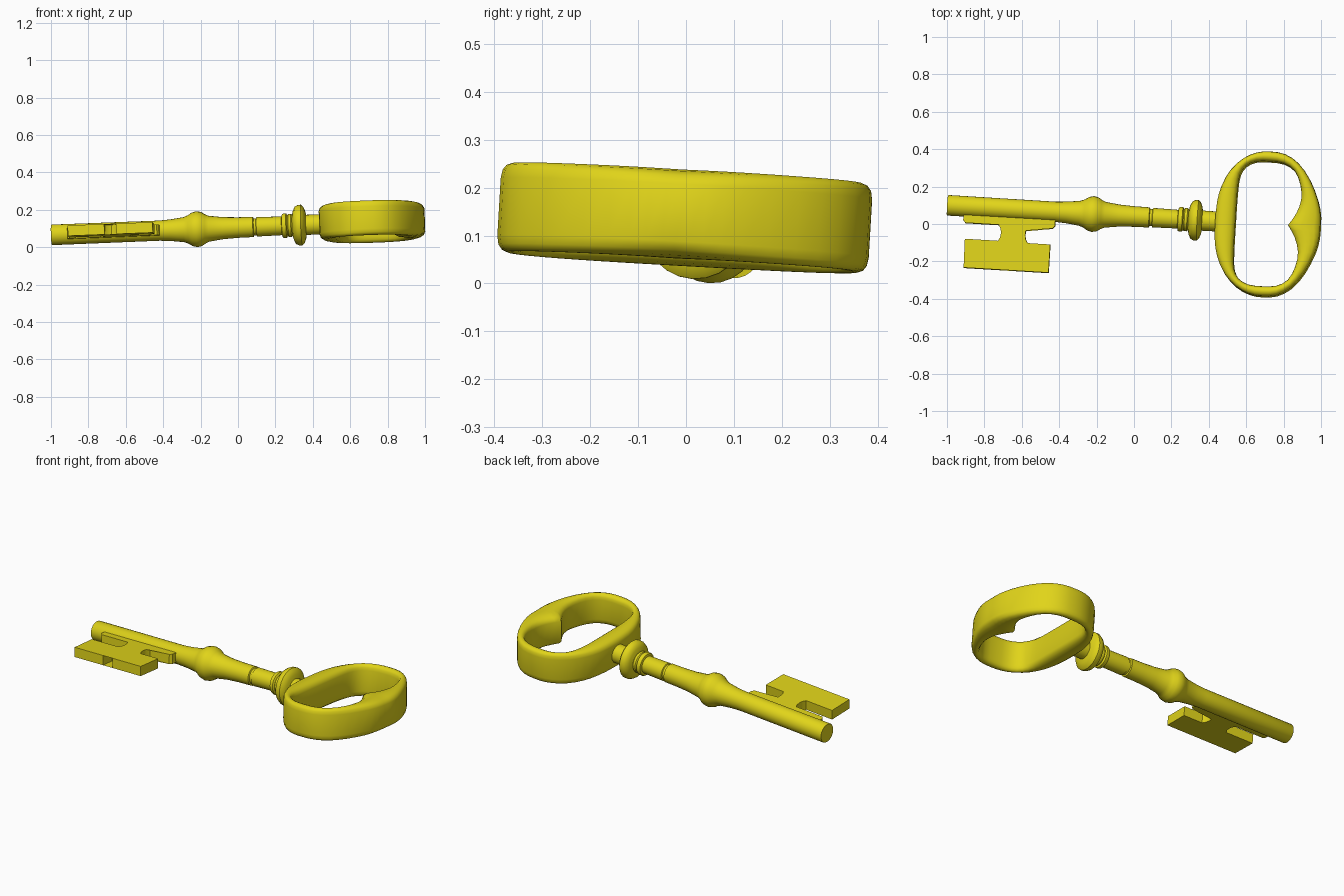
import bpy, bmesh, math
from mathutils import Matrix, Vector

if "Cube" in bpy.data.objects:
    bpy.data.objects.remove(bpy.data.objects["Cube"])

gold = bpy.data.materials.new("yellow_brass")
gold.diffuse_color = (0.75, 0.66, 0.01, 1)
gold.use_nodes = True
gold.node_tree.nodes["Principled BSDF"].inputs["Base Color"].default_value = gold.diffuse_color

# The key lies slightly yawed, pitched and rolled; parts are built along local x
POSE = (Matrix.Translation((0, 0.04, 0.105))
        @ Matrix.Rotation(math.radians(-3.45), 4, 'Z')
        @ Matrix.Rotation(math.radians(-2.25), 4, 'Y')
        @ Matrix.Rotation(math.radians(-3.2), 4, 'X'))


def finish(bm, name, angle):
    bmesh.ops.recalc_face_normals(bm, faces=bm.faces)
    me = bpy.data.meshes.new(name)
    bm.to_mesh(me)
    bm.free()
    ob = bpy.data.objects.new(name, me)
    bpy.context.collection.objects.link(ob)
    me.materials.append(gold)
    ob.matrix_world = POSE
    bpy.ops.object.select_all(action='DESELECT')
    ob.select_set(True)
    bpy.context.view_layer.objects.active = ob
    bpy.ops.object.shade_smooth_by_angle(angle=math.radians(angle))
    return ob


def bridge(bm, a, b):
    n = len(a)
    for i in range(n):
        j = (i + 1) % n
        bm.faces.new((a[i], a[j], b[j], b[i]))


# Shaft: turned profile (x, radius) with knob, groove, bead and collar
SIDES = 24
profile = [(-1, .053), (-.997, .055), (-.42, .054), (-.36, .058), (-.29, .067),
           (-.265, .077), (-.245, .09), (-.22, .096), (-.195, .091), (-.175, .078),
           (-.155, .069), (-.08, .059), (0, .055), (.082, .054), (.085, .046),
           (.098, .046), (.101, .052), (.235, .05), (.238, .062), (.245, .066),
           (.26, .066), (.266, .056), (.272, .062), (.286, .062), (.292, .056),
           (.298, .08), (.308, .1), (.325, .109), (.342, .109), (.354, .096),
           (.362, .075), (.366, .054), (.5, .053)]
bm = bmesh.new()
rings = []
for x, r in profile:
    rings.append([bm.verts.new((x, r * math.cos(2 * math.pi * k / SIDES),
                                r * math.sin(2 * math.pi * k / SIDES)))
                  for k in range(SIDES)])
for a, b in zip(rings, rings[1:]):
    bridge(bm, a, b)
bm.faces.new(rings[0])
bm.faces.new(rings[-1])
finish(bm, "shaft", 40)

# Bow: half outlines mirrored in y, lofted with a rounded section
outer = [(.437, 0), (.441, .1), (.46, .19), (.505, .28), (.57, .345), (.64, .379),
         (.71, .388), (.79, .378), (.865, .333), (.93, .25), (.98, .14), (.998, .06), (1, 0)]
inner = [(.545, 0), (.545, .1), (.547, .19), (.555, .255), (.582, .302), (.635, .33),
         (.71, .335), (.785, .328), (.845, .292), (.88, .22), (.89, .14), (.868, .065), (.828, 0)]


def refine(half):
    # Interpolate one extra point per span, then mirror into a closed loop
    p = [Vector(v) for v in half]
    out = []
    for i in range(len(p) - 1):
        out.append(p[i])
        a, d = p[max(i - 1, 0)], p[min(i + 2, len(p) - 1)]
        out.append((p[i] + p[i + 1]) * .5625 - (a + d) * .0625)
    out.append(p[-1])
    return out + [Vector((v.x, -v.y)) for v in out[-2:0:-1]]


section = [(0, .06), (.06, .076), (.2, .088), (.42, .0925), (.58, .0925),
           (.8, .088), (.94, .078), (1, .06)]
section += [(t, -z) for t, z in reversed(section)]
bm = bmesh.new()
loops = []
for o, i in zip(refine(outer), refine(inner)):
    loops.append([bm.verts.new((*i.lerp(o, t), z + .004)) for t, z in section])
for k in range(len(loops)):
    bridge(bm, loops[k], loops[(k + 1) % len(loops)])
finish(bm, "bow", 50)

# Bit: flat plate with notches, rooted inside the shaft
outline = [(-.91, -.02), (-.91, -.075), (-.898, -.089), (-.718, -.089), (-.707, -.11),
           (-.704, -.133), (-.707, -.155), (-.717, -.175), (-.895, -.175), (-.892, -.329),
           (-.696, -.329), (-.698, -.247), (-.682, -.232), (-.664, -.226), (-.647, -.232),
           (-.632, -.247), (-.632, -.329), (-.437, -.329), (-.437, -.178), (-.558, -.178),
           (-.57, -.157), (-.574, -.135), (-.572, -.112), (-.562, -.091), (-.43, -.091),
           (-.418, -.078), (-.418, -.02)]
bm = bmesh.new()
low = [bm.verts.new((x, y, -.028)) for x, y in outline]
top = [bm.verts.new((x, y, .028)) for x, y in outline]
bridge(bm, low, top)
caps = [bm.faces.new(low), bm.faces.new(top)]
bmesh.ops.triangulate(bm, faces=caps)
finish(bm, "bit", 30)
